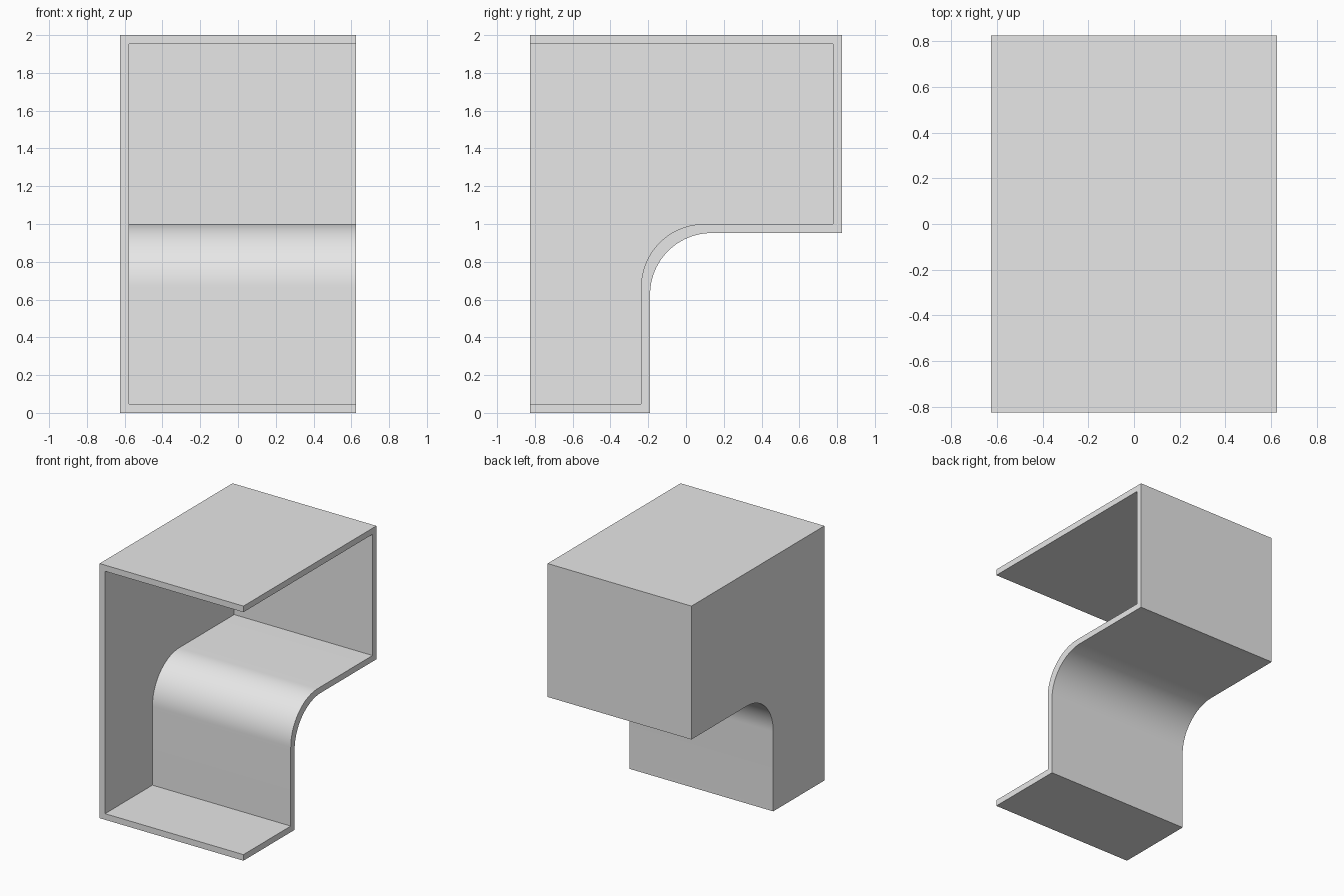
import bpy
import bmesh
from math import cos, sin, pi

cube = bpy.data.objects.get("Cube")
if cube:
    bpy.data.objects.remove(cube, do_unlink=True)

HALF_W, HALF_D, HEIGHT = 0.625, 0.825, 2.0
WALL = 0.048
CLEAR = 0.2          # how far the cutter overshoots the open sides
STEPS = 24

grey = bpy.data.materials.new("plain grey")
grey.use_nodes = True
grey.diffuse_color = (0.8, 0.8, 0.8, 1)
grey.node_tree.nodes["Principled BSDF"].inputs["Base Color"].default_value = (0.8, 0.8, 0.8, 1)


def profile(front, back, bottom, top, neck, ledge, radius):
    """Side outline (y, z): narrow foot, rounded inner corner, deep upper box."""
    cy, cz = neck + radius, ledge - radius
    arc = [(cy - radius * cos(a), cz + radius * sin(a))
           for a in (pi / 2 * i / STEPS for i in range(STEPS + 1))]
    return [(front, bottom), (neck, bottom), *arc,
            (back, ledge), (back, top), (front, top)]


def extrude_x(name, outline, x0, x1):
    """Solid made by sweeping a side outline along x."""
    bm = bmesh.new()
    face = bm.faces.new([bm.verts.new((x0, y, z)) for y, z in outline])
    swept = bmesh.ops.extrude_face_region(bm, geom=[face])["geom"]
    moved = [v for v in swept if isinstance(v, bmesh.types.BMVert)]
    bmesh.ops.translate(bm, verts=moved, vec=(x1 - x0, 0, 0))
    bmesh.ops.recalc_face_normals(bm, faces=bm.faces)
    mesh = bpy.data.meshes.new(name)
    bm.to_mesh(mesh)
    bm.free()
    mesh.materials.append(grey)
    obj = bpy.data.objects.new(name, mesh)
    bpy.context.collection.objects.link(obj)
    return obj


# Outer body
shell = extrude_x("curved_housing_shell",
                  profile(-HALF_D, HALF_D, 0, HEIGHT, -0.19, 0.952, 0.325),
                  -HALF_W, HALF_W)

# Hollow, open at the front and on the left side
hollow = extrude_x("hollow_cutter",
                   profile(-HALF_D - CLEAR, HALF_D - WALL, WALL, HEIGHT - WALL,
                           -0.19 - WALL, 1.0, 0.335),
                   -HALF_W + WALL, HALF_W + CLEAR)
hollow.hide_render = True

cut = shell.modifiers.new("hollow", "BOOLEAN")
cut.operation = "DIFFERENCE"
cut.solver = "EXACT"
cut.object = hollow

bpy.ops.object.select_all(action="DESELECT")
shell.select_set(True)
bpy.context.view_layer.objects.active = shell
bpy.ops.object.modifier_apply(modifier=cut.name)
bpy.data.objects.remove(hollow, do_unlink=True)

# Smooth bend, crisp corners
bpy.ops.object.shade_smooth_by_angle(angle=pi / 6)
